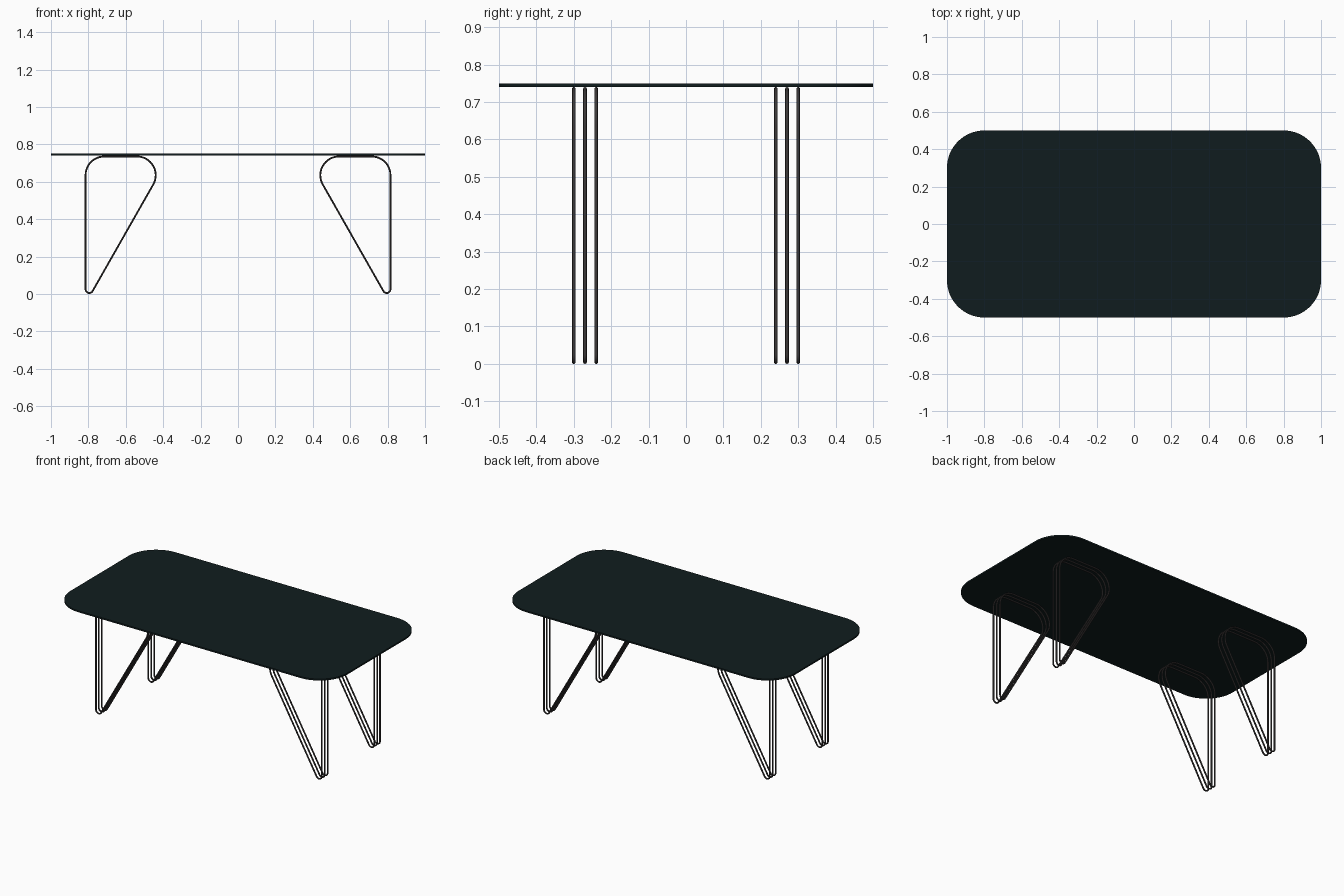
import bpy, bmesh
from math import sin, cos, pi, atan2, asin, hypot

if "Cube" in bpy.data.objects:
    bpy.data.objects.remove(bpy.data.objects["Cube"])


def material(name, color):
    m = bpy.data.materials.new(name)
    m.diffuse_color = color
    m.use_nodes = True
    m.node_tree.nodes["Principled BSDF"].inputs["Base Color"].default_value = m.diffuse_color
    return m


def arc(cx, cy, r, a0, a1, n):
    return [(cx + r * cos(a0 + (a1 - a0) * i / n),
             cy + r * sin(a0 + (a1 - a0) * i / n)) for i in range(n + 1)]


def finish(obj, mat):
    obj.data.materials.append(mat)
    bpy.ops.object.select_all(action='DESELECT')
    obj.select_set(True)
    bpy.context.view_layer.objects.active = obj
    if obj.type == 'CURVE':
        bpy.ops.object.convert(target='MESH')
    bpy.ops.object.shade_smooth_by_angle(angle=pi / 5)


top_mat = material("dark_top", (0.005, 0.012, 0.013, 1))
rod_mat = material("dark_metal", (0.045, 0.04, 0.04, 1))

# Tabletop: thin rounded rectangle
R = 0.2
outline = []
for k, (sx, sy) in enumerate([(1, 1), (-1, 1), (-1, -1), (1, -1)]):
    outline += arc(sx * (1 - R), sy * (0.5 - R), R, k * pi / 2, (k + 1) * pi / 2, 16)
bm = bmesh.new()
face = bm.faces.new([bm.verts.new((x, y, 0.74)) for x, y in outline])
ext = bmesh.ops.extrude_face_region(bm, geom=[face])
bmesh.ops.translate(bm, vec=(0, 0, 0.01),
                    verts=[v for v in ext["geom"] if isinstance(v, bmesh.types.BMVert)])
bmesh.ops.recalc_face_normals(bm, faces=bm.faces)
mesh = bpy.data.meshes.new("tabletop")
bm.to_mesh(mesh)
bm.free()
top = bpy.data.objects.new("tabletop", mesh)
bpy.context.collection.objects.link(top)
finish(top, top_mat)

# Leg loop profile: three corner arcs joined by tangent lines
big, small = 0.1, 0.02
inner, outer, foot = (0.54, 0.635), (0.715, 0.635), (0.795, 0.025)
dx, dz = foot[0] - inner[0], foot[1] - inner[1]
tangent = atan2(dz, dx) + asin((big - small) / hypot(dx, dz)) + 1.5 * pi
loop = (arc(*outer, big, 0, pi / 2, 12)
        + arc(*inner, big, pi / 2, tangent, 16)
        + arc(*foot, small, tangent, 2 * pi, 12))

# Four legs, each made of three parallel bent rods
for sx, xname in ((-1, "left"), (1, "right")):
    for sy, yname in ((-1, "front"), (1, "back")):
        name = f"{yname}_{xname}_leg"
        cu = bpy.data.curves.new(name, 'CURVE')
        cu.dimensions = '3D'
        cu.bevel_depth = 0.005
        cu.bevel_resolution = 3
        for y in (0.24, 0.27, 0.30):
            sp = cu.splines.new('POLY')
            sp.points.add(len(loop) - 1)
            for p, (x, z) in zip(sp.points, loop):
                p.co = (sx * x, sy * y, z, 1)
            sp.use_cyclic_u = True
        leg = bpy.data.objects.new(name, cu)
        bpy.context.collection.objects.link(leg)
        finish(leg, rod_mat)
